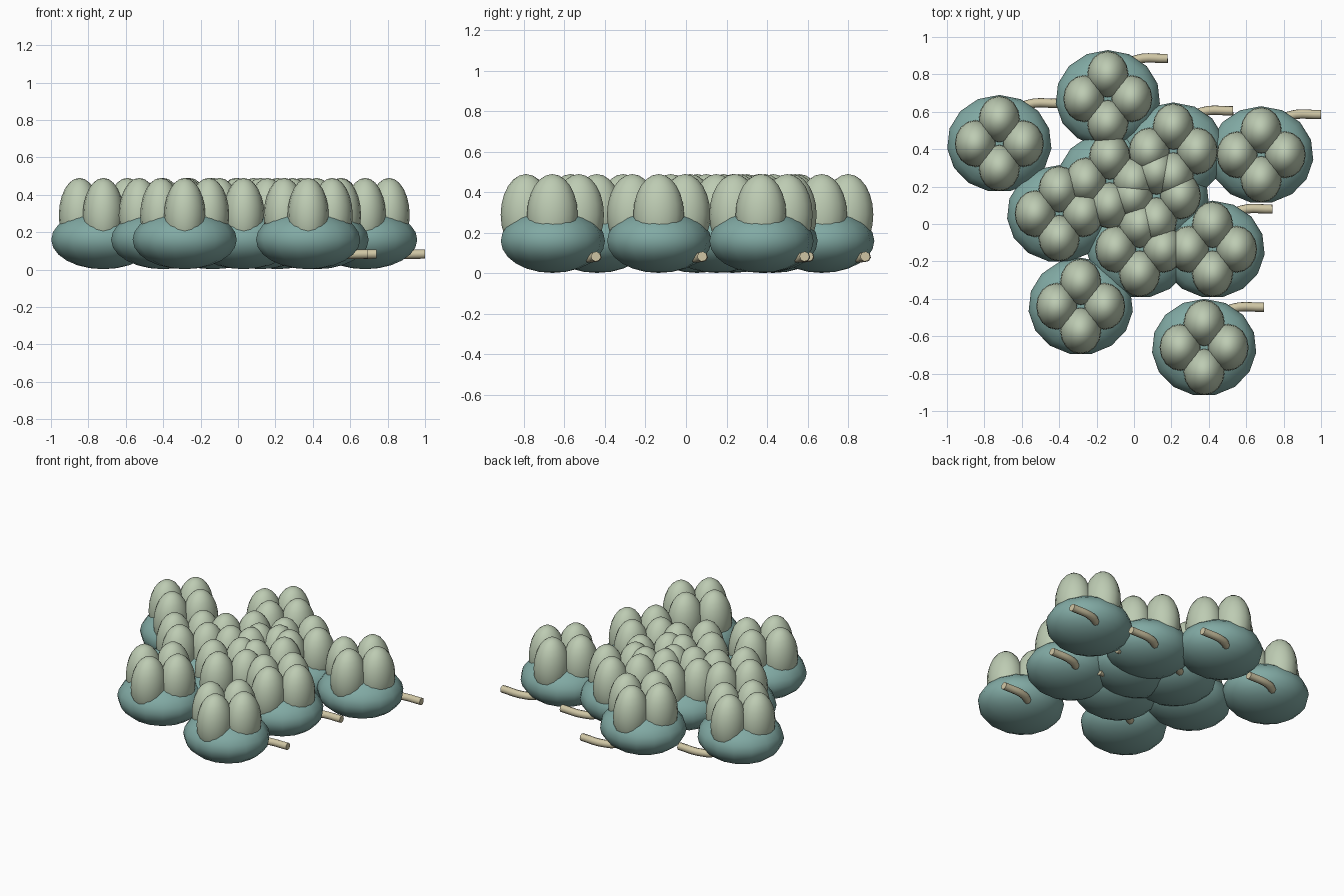
import bpy
from mathutils import Vector

cube = bpy.data.objects.get("Cube")
if cube:
    bpy.data.objects.remove(cube, do_unlink=True)


def make_material(name, color):
    mat = bpy.data.materials.new(name)
    mat.use_nodes = True
    mat.diffuse_color = (*color, 1)
    mat.node_tree.nodes["Principled BSDF"].inputs["Base Color"].default_value = (*color, 1)
    return mat


TEAL = make_material("teal", (0.22, 0.40, 0.37))
SAGE = make_material("pale_sage", (0.51, 0.60, 0.45))
CREAM = make_material("cream", (0.62, 0.56, 0.37))


def ellipsoid(name, radii, segments, rings, mat):
    """Smooth ellipsoid with its size baked into the mesh."""
    bpy.ops.mesh.primitive_uv_sphere_add(segments=segments, ring_count=rings, radius=1)
    obj = bpy.context.object
    obj.name = name
    for v in obj.data.vertices:
        v.co = Vector(a * b for a, b in zip(v.co, radii))
    obj.data.materials.append(mat)
    bpy.ops.object.shade_smooth()
    return obj


def stem_curve(name, points, radius):
    """Round tube bent along a short path, with closed ends."""
    curve = bpy.data.curves.new(name, "CURVE")
    curve.dimensions = "3D"
    curve.bevel_depth = radius
    curve.bevel_resolution = 2
    curve.resolution_u = 5
    curve.use_fill_caps = True
    spline = curve.splines.new("BEZIER")
    spline.bezier_points.add(len(points) - 1)
    for bp, co in zip(spline.bezier_points, points):
        bp.co = co
        bp.handle_left_type = bp.handle_right_type = "AUTO"
    curve.materials.append(CREAM)
    obj = bpy.data.objects.new(name, curve)
    bpy.context.collection.objects.link(obj)
    return obj


def copy_to(source, name, location):
    obj = bpy.data.objects.new(name, source.data)
    obj.location = location
    bpy.context.collection.objects.link(obj)


# One plant: a squat base, four tall lobes and a bent stem
base = ellipsoid("base", (0.28, 0.26, 0.158), 15, 12, TEAL)
lobe = ellipsoid("lobe", (0.11, 0.125, 0.2), 16, 12, SAGE)
stem = stem_curve("stem", [(0.07, 0.11, 0.11), (0.09, 0.17, 0.08),
                           (0.15, 0.208, 0.08), (0.32, 0.215, 0.083)], 0.025)

# The cluster of plants
centres = [(-0.72, 0.43), (-0.14, 0.67), (0.21, 0.39), (0.68, 0.37),
           (-0.40, 0.055), (-0.13, 0.23), (0.12, 0.15), (0.03, -0.135),
           (0.42, -0.135), (-0.285, -0.44), (0.375, -0.66)]
lobe_offsets = {"left": (0.128, 0), "right": (-0.128, 0),
                "back": (0, 0.13), "front": (0, -0.13)}

for i, (x, y) in enumerate(centres, 1):
    copy_to(base, f"base_{i}", (x, y, 0.16))
    copy_to(stem, f"stem_{i}", (x, y, 0))
    for side, (dx, dy) in lobe_offsets.items():
        copy_to(lobe, f"lobe_{side}_{i}", (x + dx, y + dy, 0.29))

# The pattern pieces are no longer needed
for pattern in (base, lobe, stem):
    bpy.data.objects.remove(pattern, do_unlink=True)
